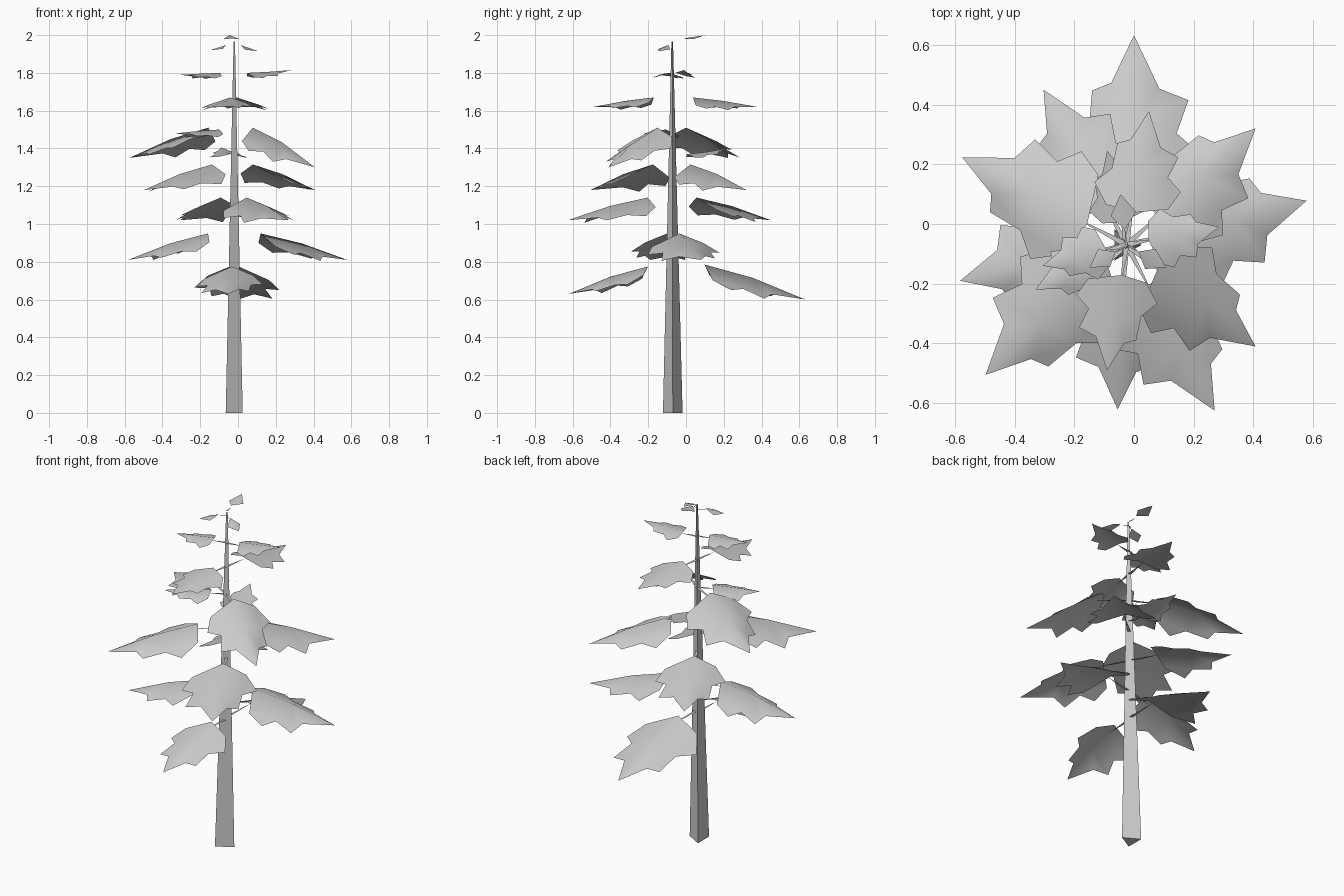
import bpy, bmesh
from math import cos, sin, pi
from mathutils import Vector

cube = bpy.data.objects.get("Cube")
if cube:
    bpy.data.objects.remove(cube)

grey = bpy.data.materials.new("plain_grey")
grey.use_nodes = True
grey.diffuse_color = (0.6, 0.6, 0.6, 1)
grey.node_tree.nodes["Principled BSDF"].inputs["Base Color"].default_value = (0.6, 0.6, 0.6, 1)

AXIS = Vector((-0.025, -0.07, 0))


def make_object(name, points, faces, smooth=False):
    mesh = bpy.data.meshes.new(name)
    mesh.from_pydata([tuple(p) for p in points], [], faces)
    mesh.materials.append(grey)
    for poly in mesh.polygons:
        poly.use_smooth = smooth
    obj = bpy.data.objects.new(name, mesh)
    bpy.context.collection.objects.link(obj)
    return obj


# Three-sided tapering trunk
def ring(center, radius):
    return [Vector(center) + Vector((cos(k * 2 * pi / 3), sin(k * 2 * pi / 3), 0)) * radius
            for k in range(3)]


make_object("trunk", ring((-0.035, -0.07, 0), 0.06) + ring((-0.021, -0.073, 1.965), 0.005),
            [(2, 1, 0), (3, 4, 5), (0, 1, 4, 3), (1, 2, 5, 4), (2, 0, 3, 5)])

# Outlines of each half, as (distance along, sideways), relative to reach
LEFT = [(.27, .2), (.42, .31), (.54, .2), (.73, .19), (.77, .1)]
RIGHT = [(.31, -.26), (.45, -.33), (.54, -.22), (.7, -.27), (.75, -.13)]


def make_branch(name, tip, root_z, fold, small=False):
    """A folded leafy bough with a flat twig joining it to the trunk."""
    tip = Vector(tip)
    reach_vec = Vector((tip.x, tip.y, 0)) - AXIS
    reach = reach_vec.length
    along = reach_vec.normalized()
    side = Vector((-along.y, along.x, 0))
    start = .24

    def place(u, w, lift=0):
        t = (u - start) / (1 - start)
        z = root_z + (tip.z - root_z) * t + lift - fold * abs(w) * reach
        return AXIS + (along * u + side * w) * reach + Vector((0, 0, z))

    if small:
        points = [place(.3, 0), place(.62, -.26), place(1, 0), place(.6, .24)]
        faces = [(0, 1, 2), (0, 2, 3)]
    else:
        rise = .1 * (root_z - tip.z)
        ridge = [place(start, 0), place(.6, 0, rise), place(1, 0)]
        points = ridge + [place(*p) for p in LEFT] + [place(*p) for p in RIGHT]
        faces = []
        for first, flip in ((3, True), (8, False)):
            a, b, c, d, e = range(first, first + 5)
            for face in ((0, a, c, 1), (a, b, c), (1, c, d, e), (1, e, 2)):
                faces.append(face[::-1] if flip else face)
    make_object(name, points, faces, smooth=True)

    # Flat twig
    z = Vector((0, 0, root_z - .03 * min(1, reach * 2)))
    width = side * (.004 if small else .01)
    end = along * reach * .32
    make_object(name + "_twig", [AXIS + z - width, AXIS + end + z, AXIS + z + width], [(0, 1, 2)])


# Opposed pairs of boughs climbing the trunk: tip, root height, fold
boughs = [
    ((-.055, -.62, .63), .775, .36), ((0, .632, .60), .785, .36),
    ((.578, .078, .81), .95, .36), ((-.582, -.19, .81), .95, .36),
    ((.27, -.625, 1.02), 1.14, .36), ((-.303, .45, 1.02), 1.14, .36),
    ((-.497, -.505, 1.18), 1.315, .36), ((.407, .32, 1.18), 1.315, .36),
    ((.407, -.41, 1.30), 1.51, .36), ((-.575, .223, 1.35), 1.51, .36),
    ((-.33, -.22, 1.48), 1.50, .34), ((-.09, .245, 1.405), 1.37, .25),
    ((-.09, -.49, 1.62), 1.67, .3), ((.05, .378, 1.62), 1.67, .3),
    ((.285, -.01, 1.815), 1.80, .3), ((-.305, -.14, 1.79), 1.80, .3),
]
for i, (tip, root_z, fold) in enumerate(boughs):
    make_branch(f"bough_{i + 1}", tip, root_z, fold)

# Small leaves at the crown
crown = [((.107, -.145, 1.915), 1.95), ((-.148, -.145, 1.92), 1.95), ((-.045, .1, 2.0), 1.98)]
for i, (tip, root_z) in enumerate(crown):
    make_branch(f"crown_leaf_{i + 1}", tip, root_z, .25, small=True)
